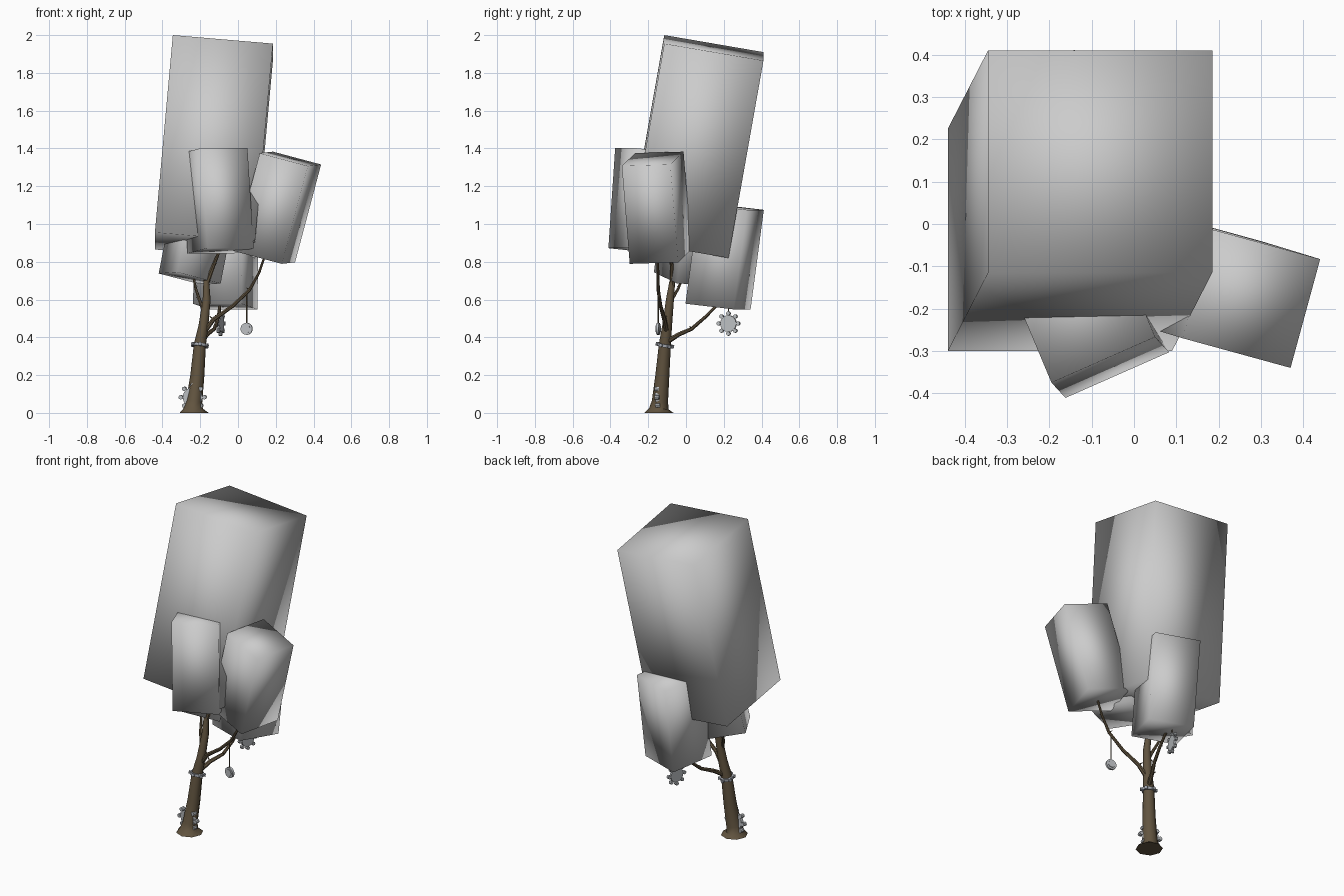
import bpy, bmesh, math
from mathutils import Vector, Matrix

if "Cube" in bpy.data.objects:
    bpy.data.objects.remove(bpy.data.objects["Cube"])


def material(name, rgb):
    m = bpy.data.materials.new(name)
    m.diffuse_color = (*rgb, 1)
    m.use_nodes = True
    m.node_tree.nodes["Principled BSDF"].inputs["Base Color"].default_value = m.diffuse_color
    return m


GREY = material("pale grey", (0.6, 0.6, 0.6))
BARK = material("bark brown", (0.12, 0.088, 0.05))
METAL = material("steel grey", (0.39, 0.41, 0.45))
LIGHT = material("light steel", (0.5, 0.52, 0.54))


def finish(name, bm, mat, angle=None):
    bmesh.ops.recalc_face_normals(bm, faces=bm.faces)
    me = bpy.data.meshes.new(name)
    bm.to_mesh(me)
    bm.free()
    me.materials.append(mat)
    ob = bpy.data.objects.new(name, me)
    bpy.context.collection.objects.link(ob)
    bpy.context.view_layer.objects.active = ob
    ob.select_set(True)
    if angle is None:
        bpy.ops.object.shade_smooth()
    else:
        bpy.ops.object.shade_smooth_by_angle(angle=math.radians(angle))
    ob.select_set(False)
    return ob


def block(name, corner, u, v, w):
    """Sheared box: top front-left corner, width, depth and downward vectors."""
    bm = bmesh.new()
    bmesh.ops.create_cube(bm, size=1)
    c, u, v, w = map(Vector, (corner, u, v, w))
    for vert in bm.verts:
        p = vert.co
        vert.co = c + u * (p.x + .5) + v * (p.y + .5) + w * (.5 - p.z)
    finish(name, bm, GREY)


def tube(name, path, sides=8, mat=BARK):
    """Tapered tube through (x, y, z, radius) points."""
    bm = bmesh.new()
    pts = [Vector(p[:3]) for p in path]
    rings = []
    for i, p in enumerate(path):
        t = (pts[min(i + 1, len(pts) - 1)] - pts[max(i - 1, 0)]).normalized()
        if i == 0 and p[2] == 0:
            t = Vector((0, 0, 1))
        a = Vector((0, 1, 0)).cross(t).normalized()
        b = t.cross(a)
        rings.append([bm.verts.new(pts[i] + p[3] * (a * math.cos(k * math.tau / sides)
                      + b * math.sin(k * math.tau / sides))) for k in range(sides)])
    for lo, hi in zip(rings, rings[1:]):
        for k in range(sides):
            n = (k + 1) % sides
            bm.faces.new((lo[k], lo[n], hi[n], hi[k]))
    bm.faces.new(rings[0])
    bm.faces.new(rings[-1])
    finish(name, bm, mat, 50)


def disc(bm, center, axis, radius, depth, sides):
    rot = Vector(axis).to_track_quat('Z', 'Y').to_matrix().to_4x4()
    bmesh.ops.create_cone(bm, cap_ends=True, segments=sides, radius1=radius,
                          radius2=radius, depth=depth,
                          matrix=Matrix.Translation(center) @ rot)


def gear(name, center, axis, radius, knob, depth):
    """Flat wheel with eight round knobs on its rim."""
    bm = bmesh.new()
    q = Vector(axis).to_track_quat('Z', 'Y')
    disc(bm, Vector(center), axis, radius, depth, 16)
    for k in range(8):
        a = k * math.tau / 8
        offset = q @ Vector((math.cos(a), math.sin(a), 0)) * (radius + knob * .9)
        disc(bm, Vector(center) + offset, axis, knob, depth * 1.2, 8)
    finish(name, bm, LIGHT, 40)


# Foliage blocks
block("crown_foliage", (-.345, -.115, 2.0), (.53, 0, -.045), (0, .525, -.09), (-.095, -.185, -1.045))
block("front_foliage", (-.195, -.375, 1.402), (.245, .108, 0), (-.105, .25, -.028), (.033, -.036, -.53))
block("right_foliage", (.115, -.27, 1.375), (.255, -.07, -.068), (.07, .257, .008), (-.138, .042, -.518))
block("back_foliage", (-.228, .157, 1.105), (.255, -.09, 0), (.085, .255, -.03), (-.01, -.07, -.527))
block("left_foliage", (-.232, -.11, 1.205), (.23, .122, -.06), (-.098, .185, -.007), (-.09, -.06, -.46))

# Trunk and branches
tube("trunk", [(-.232, -.143, 0, .077), (-.238, -.143, .022, .052), (-.232, -.138, .06, .043),
               (-.215, -.125, .2, .037), (-.202, -.112, .36, .032), (-.183, -.1, .46, .026),
               (-.166, -.085, .6, .021), (-.168, -.072, .7, .015)], 8)
branches = {
    "front_branch": [(-.168, -.083, .6, .017), (-.165, -.072, .69, .014), (-.13, -.075, .78, .010), (-.09, -.1, .88, .007)],
    "right_branch": [(-.185, -.1, .42, .014), (-.13, -.115, .495, .012), (-.03, -.135, .565, .010),
                     (.06, -.147, .65, .009), (.11, -.148, .74, .007), (.145, -.15, .84, .006)],
    "back_branch": [(-.197, -.11, .37, .015), (-.165, -.04, .415, .012), (-.125, .03, .445, .010),
                    (-.105, .1, .505, .009), (-.095, .18, .585, .007)],
    "left_branch": [(-.18, -.1, .53, .010), (-.205, -.075, .6, .009), (-.225, -.04, .66, .007), (-.24, -.01, .74, .006)],
}
for name, path in branches.items():
    tube(name, path, 7)
    # Short thorns at the inner joints
    for i, (x, y, z, r) in enumerate(path[1:-1]):
        s = 1 if i % 2 else -1
        tube(f"{name}_thorn_{i}", [(x, y, z, r * .5), (x + s * r * 1.7, y - s * r, z + r * 1.4, r * .15)], 5)

# Collar around the trunk
collar_axis = Vector((.1, .18, 1))
collar_center = Vector((-.202, -.112, .358))
bm = bmesh.new()
disc(bm, collar_center, collar_axis, .041, .016, 14)
q = collar_axis.to_track_quat('Z', 'Y')
for k in range(6):
    a = k * math.tau / 6
    d = q @ Vector((math.cos(a), math.sin(a), 0))
    disc(bm, collar_center + d * .043, d, .010, .012, 8)
finish("trunk_collar", bm, METAL, 40)

# Wheels at the trunk base and below the back foliage
gear("base_wheel", (-.24, -.145, .083), (.15, 1, .05), .052, .012, .02)
gear("hanging_wheel", (-.092, .225, .473), (1, -.3, 0), .044, .011, .014)
tube("wheel_cord", [(-.092, .225, .52, .003), (-.092, .225, .6, .003)], 5)

# Hanging disc
bm = bmesh.new()
disc(bm, Vector((.046, -.147, .445)), (.2, 1, 0), .032, .014, 14)
disc(bm, Vector((.046, -.147, .445)), (.2, 1, 0), .021, .022, 14)
finish("hanging_disc", bm, LIGHT, 40)
tube("disc_cord", [(.046, -.147, .475, .003), (.046, -.147, .64, .003)], 5)
